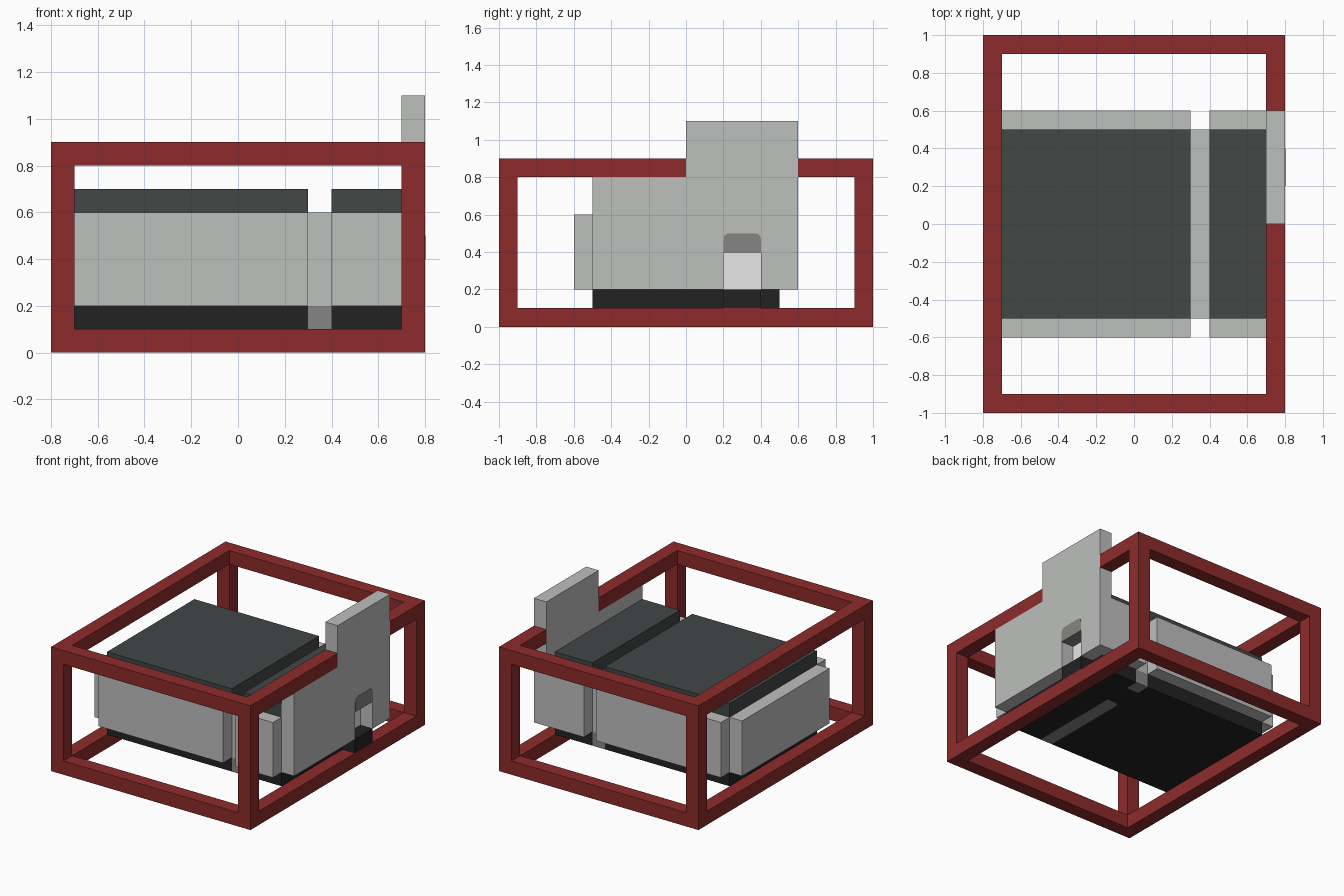
import bpy
import bmesh

cube = bpy.data.objects.get("Cube")
if cube:
    bpy.data.objects.remove(cube, do_unlink=True)


def material(name, r, g, b):
    mat = bpy.data.materials.new(name)
    mat.use_nodes = True
    mat.diffuse_color = (r, g, b, 1)
    mat.node_tree.nodes["Principled BSDF"].inputs["Base Color"].default_value = (r, g, b, 1)
    return mat


RED = material("frame red", 0.27, 0.024, 0.024)
GREY = material("wall light grey", 0.51, 0.523, 0.51)
SLATE = material("roof slate", 0.054, 0.063, 0.061)
BLACK = material("floor black", 0.016, 0.016, 0.016)
MID = material("trim mid grey", 0.235, 0.235, 0.23)
WHITE = material("door white", 0.95, 0.95, 0.95)


def finish(name, bm, mat):
    bmesh.ops.recalc_face_normals(bm, faces=bm.faces)
    mesh = bpy.data.meshes.new(name)
    bm.to_mesh(mesh)
    bm.free()
    mesh.materials.append(mat)
    obj = bpy.data.objects.new(name, mesh)
    bpy.context.collection.objects.link(obj)
    return obj


def box(name, mat, x, y, z, round_rule=None):
    """Box from (min, max) ranges; edges picked by round_rule are rounded."""
    bm = bmesh.new()
    bmesh.ops.create_cube(bm, size=1)
    for v in bm.verts:
        v.co = [lo + (c + 0.5) * (hi - lo) for c, (lo, hi) in zip(v.co, (x, y, z))]
    if round_rule:
        edges = [e for e in bm.edges if all(round_rule(v.co) for v in e.verts)
                 and round_rule(e.verts[0].co - e.verts[1].co, True)]
        bmesh.ops.bevel(bm, geom=edges, offset=0.03, segments=4, profile=0.5, affect='EDGES')
    return finish(name, bm, mat)


# Open red frame: posts, cross rails and side rails
INNER_X, INNER_Y = (-0.7, 0.7), (-0.9, 0.9)
for side, sx in (("right", (-0.8, -0.7)), ("left", (0.7, 0.8))):
    for end, sy in (("front", (-1, -0.9)), ("back", (0.9, 1))):
        box(f"{end}_{side}_post", RED, sx, sy, (0, 0.9))
    box(f"{side}_bottom_rail", RED, sx, INNER_Y, (0, 0.1))
for end, sy in (("front", (-1, -0.9)), ("back", (0.9, 1))):
    for level, sz in (("bottom", (0, 0.1)), ("top", (0.8, 0.9))):
        box(f"{end}_{level}_rail", RED, INNER_X, sy, sz)
box("right_top_rail", RED, (-0.8, -0.7), INNER_Y, (0.8, 0.9))
box("left_top_rail_front", RED, (0.7, 0.8), (-0.9, 0), (0.8, 0.9))
box("left_top_rail_back", RED, (0.7, 0.8), (0.6, 0.9), (0.8, 0.9))

# Two rooms: floor, roof, front and back walls
DEPTH, WALL_Z = (-0.5, 0.5), (0.2, 0.6)
for room, rx in (("large", (-0.7, 0.3)), ("small", (0.4, 0.7))):
    box(f"{room}_room_floor", BLACK, rx, DEPTH, (0.1, 0.2))
    box(f"{room}_room_roof", SLATE, rx, DEPTH, (0.6, 0.7))
    box(f"{room}_room_front_wall", GREY, rx, (-0.6, -0.5), WALL_Z)
    box(f"{room}_room_back_wall", GREY, rx, (0.5, 0.6), WALL_Z)
box("right_wall", GREY, (-0.8, -0.7), DEPTH, WALL_Z)

# Partition between the rooms, with the sill strip below it
GAP = (0.3, 0.4)
box("partition", GREY, GAP, DEPTH, WALL_Z)
box("partition_sill", MID, GAP, (-0.5, 0.2), (0.1, 0.2),
    lambda c, along=False: abs(c.z) > 0.05 if along else c.y > 0.1)
box("partition_sill_back", MID, GAP, (0.4, 0.5), (0.1, 0.2))
box("partition_threshold", BLACK, GAP, (0.2, 0.4), (0.1, 0.2))

# Tall left wall with doorway and raised back section
outline = [(-0.5, 0.2), (0.2, 0.2), (0.2, 0.4), (0.4, 0.4), (0.4, 0.2),
           (0.6, 0.2), (0.6, 1.1), (0, 1.1), (0, 0.8), (-0.5, 0.8)]
bm = bmesh.new()
face = bm.faces.new([bm.verts.new((0.7, y, z)) for y, z in outline])
grown = bmesh.ops.extrude_face_region(bm, geom=[face], use_keep_orig=True)
for v in grown["geom"]:
    if isinstance(v, bmesh.types.BMVert):
        v.co.x = 0.8
finish("left_wall", bm, GREY)

# Doorway: rounded lintel, door panel and step
box("door_lintel", MID, (0.701, 0.802), (0.2, 0.4), (0.398, 0.5),
    lambda c, along=False: abs(c.x) > 0.05 if along else c.z > 0.45)
box("door_panel", WHITE, (0.695, 0.702), (0.2, 0.4), (0.2, 0.4))
box("door_step", BLACK, (0.7, 0.8), (0.2, 0.4), (0.1, 0.2))
